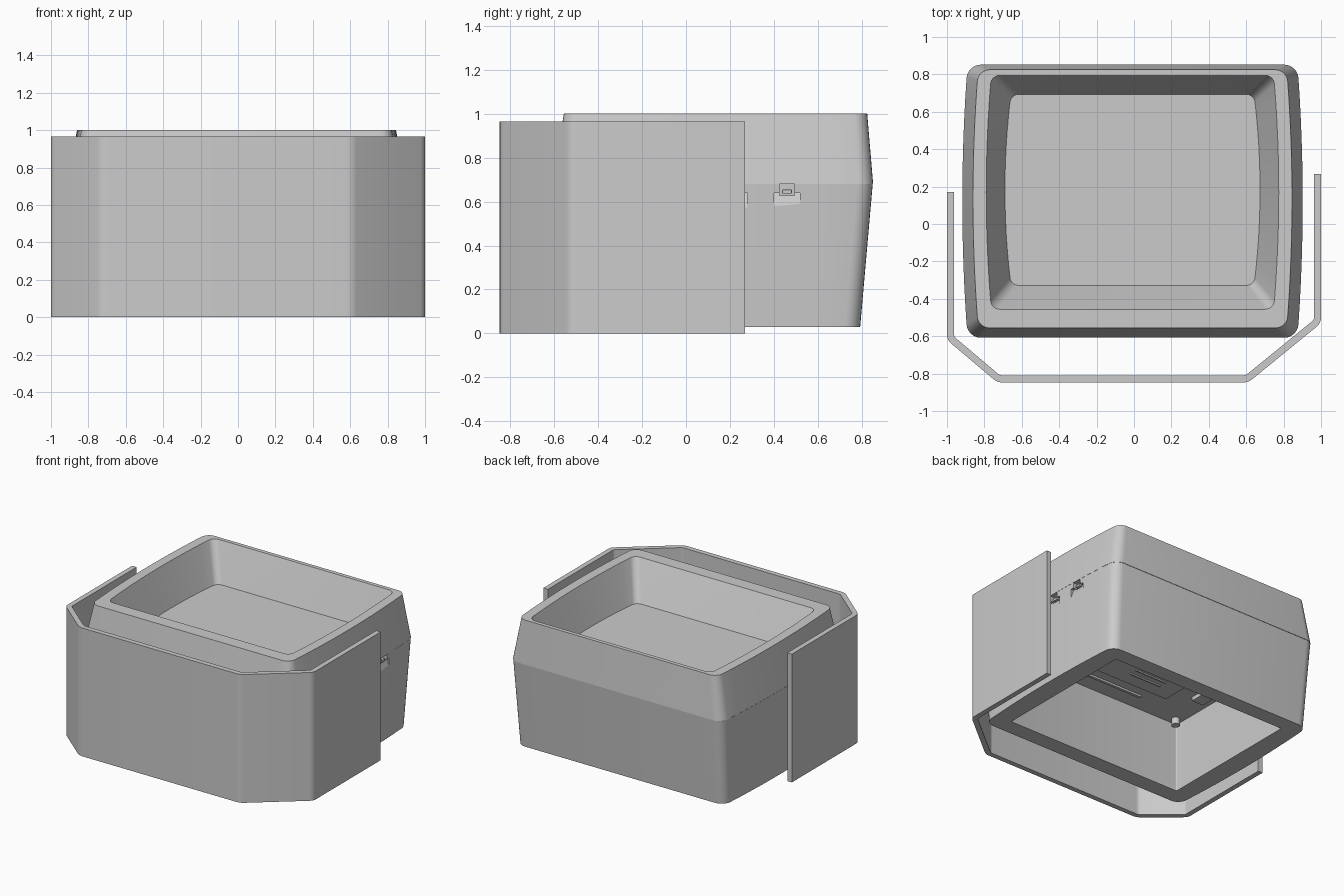
import bpy, bmesh, math
from mathutils import Vector

cube = bpy.data.objects.get("Cube")
if cube:
    bpy.data.objects.remove(cube, do_unlink=True)

grey = bpy.data.materials.new("plain grey")
grey.use_nodes = True
COLOUR = (0.6, 0.6, 0.6, 1)
grey.diffuse_color = COLOUR
grey.node_tree.nodes["Principled BSDF"].inputs["Base Color"].default_value = COLOUR


def finish(name, bm, smooth=True):
    bmesh.ops.recalc_face_normals(bm, faces=bm.faces)
    mesh = bpy.data.meshes.new(name)
    bm.to_mesh(mesh)
    bm.free()
    mesh.materials.append(grey)
    obj = bpy.data.objects.new(name, mesh)
    bpy.context.collection.objects.link(obj)
    if smooth:
        bpy.ops.object.select_all(action="DESELECT")
        obj.select_set(True)
        bpy.context.view_layer.objects.active = obj
        bpy.ops.object.shade_smooth_by_angle(angle=math.radians(25))
    return obj


def outline(half, bulge, front, back, radius, z, cx=-0.008):
    """Rounded rectangle whose left and right sides bow outwards."""
    pts = []
    mid, span = (front + back) / 2, (back - front) / 2
    corners = [(1, 1, 0), (-1, 1, 90), (-1, -1, 180), (1, -1, 270)]
    for sx, sy, start in corners:
        for i in range(7):
            a = math.radians(start + 15 * i)
            pts.append((sx * (half - radius) + radius * math.cos(a),
                        mid + sy * (span - radius) + radius * math.sin(a)))
        # extra points along the bowed sides
        if sx != sy:
            for i in range(1, 12):
                t = 1 - 2 * i / 12
                pts.append((sx * half, mid + sy * t * (span - radius)))
    return [Vector((cx + x + bulge * (1 - ((y - mid) / span) ** 2) * x / half, y, z))
            for x, y in pts]


def loft(name, rings):
    """Skin a stack of matching rings and cap both ends."""
    bm = bmesh.new()
    loops = [[bm.verts.new(p) for p in ring] for ring in rings]
    for a, b in zip(loops, loops[1:]):
        for i in range(len(a)):
            j = (i + 1) % len(a)
            bm.faces.new((a[i], a[j], b[j], b[i]))
    bm.faces.new(loops[0])
    bm.faces.new(loops[-1])
    return finish(name, bm)


def box(name, lo, hi, bevel=0.0):
    bm = bmesh.new()
    bmesh.ops.create_cube(bm, size=1)
    for v in bm.verts:
        v.co = [l + (c + 0.5) * (h - l) for c, l, h in zip(v.co, lo, hi)]
    if bevel:
        bmesh.ops.bevel(bm, geom=bm.edges[:], offset=bevel, segments=2,
                        affect="EDGES", profile=0.5)
    return finish(name, bm, False)


def prism(name, profile, y0, y1):
    """Extrude an x-z profile along y."""
    bm = bmesh.new()
    face = bm.faces.new([bm.verts.new((x, y0, z)) for x, z in profile])
    ext = bmesh.ops.extrude_face_region(bm, geom=[face])
    for v in ext["geom"]:
        if isinstance(v, bmesh.types.BMVert):
            v.co.y = y1
    return finish(name, bm, False)


def cut(target, cutter):
    cutter.hide_render = True
    cutter.hide_set(True)
    mod = target.modifiers.new(cutter.name, "BOOLEAN")
    mod.operation = "DIFFERENCE"
    mod.solver = "EXACT"
    mod.object = cutter


# Lower case: hollow from below, flaring up to the seam
lower_case = loft("lower_case", [
    outline(0.735, 0.0, -0.435, 0.675, 0.008, 0.55),
    outline(0.735, 0.0, -0.435, 0.675, 0.008, 0.03),
    outline(0.862, 0.025, -0.56, 0.793, 0.07, 0.03),
    outline(0.882, 0.028, -0.607, 0.85, 0.07, 0.679),
])

# Upper tray: tapered rim with a sloped basin
loft("upper_tray", [
    outline(0.882, 0.028, -0.608, 0.852, 0.07, 0.68),
    outline(0.825, 0.028, -0.556, 0.825, 0.06, 1.0),
    outline(0.755, 0.027, -0.456, 0.795, 0.045, 1.0),
    outline(0.65, 0.032, -0.328, 0.693, 0.04, 0.722),
])

# Latches with short finger ramps on the left side
for i, y in enumerate((0.46, 0.22)):
    cut(lower_case, prism(f"finger_ramp_cutter_{i}",
        [(0.872, 0.64), (0.897, 0.572), (0.96, 0.572), (0.96, 0.64)], y - 0.06, y + 0.06))
    cut(lower_case, box(f"latch_pocket_cutter_{i}",
        (0.83, y - 0.035, 0.628), (0.96, y + 0.035, 0.7)))
    box(f"latch_tab_{i}", (0.82, y - 0.022, 0.636), (0.888, y + 0.022, 0.655), 0.004)

# Fittings on the ceiling of the hollow underside
box("underside_panel", (-0.45, -0.2, 0.54), (0.5, 0.45, 0.552))
box("underside_rail", (-0.3, -0.3, 0.535), (0.4, -0.28, 0.552))
for i, y in enumerate((-0.09, -0.03)):
    box(f"panel_slot_rib_{i}", (-0.3, y, 0.53), (-0.04, y + 0.012, 0.542))
box("underside_clip", (-0.68, -0.08, 0.52), (-0.58, 0.05, 0.552), 0.005)
bm = bmesh.new()
bmesh.ops.create_cone(bm, cap_ends=True, segments=20, radius1=0.03, radius2=0.03, depth=0.05)
bmesh.ops.translate(bm, verts=bm.verts, vec=(-0.69, -0.38, 0.527))
finish("underside_post", bm)

# Wrap-around shield: a bent strip of constant thickness
path = [Vector(p) for p in ((-1, 0.17), (-1, -0.62), (-0.73, -0.848),
                            (0.61, -0.848), (1, -0.53), (1, 0.268))]
soft = [path[0]]
for a, b, c in zip(path, path[1:], path[2:]):
    p, q = b + (a - b).normalized() * 0.03, b + (c - b).normalized() * 0.03
    soft += [p.lerp(b, t).lerp(b.lerp(q, t), t) for t in (0, 0.25, 0.5, 0.75, 1)]
soft.append(path[-1])
inner = []
for i, p in enumerate(soft):
    d1 = (p - soft[i - 1]).normalized() if i else (soft[1] - p).normalized()
    d2 = (soft[i + 1] - p).normalized() if i + 1 < len(soft) else d1
    n1, n2 = Vector((-d1.y, d1.x)), Vector((-d2.y, d2.x))
    n = (n1 + n2).normalized()
    inner.append(p + n * 0.038 / n.dot(n1))
bm = bmesh.new()
rows = [[bm.verts.new((o.x, o.y, 0)), bm.verts.new((o.x, o.y, 0.965)),
         bm.verts.new((n.x, n.y, 0.965)), bm.verts.new((n.x, n.y, 0))]
        for o, n in zip(soft, inner)]
for a, b in zip(rows, rows[1:]):
    for i in range(4):
        j = (i + 1) % 4
        bm.faces.new((a[i], a[j], b[j], b[i]))
bm.faces.new(rows[0])
bm.faces.new(rows[-1])
finish("wrap_shield", bm)
